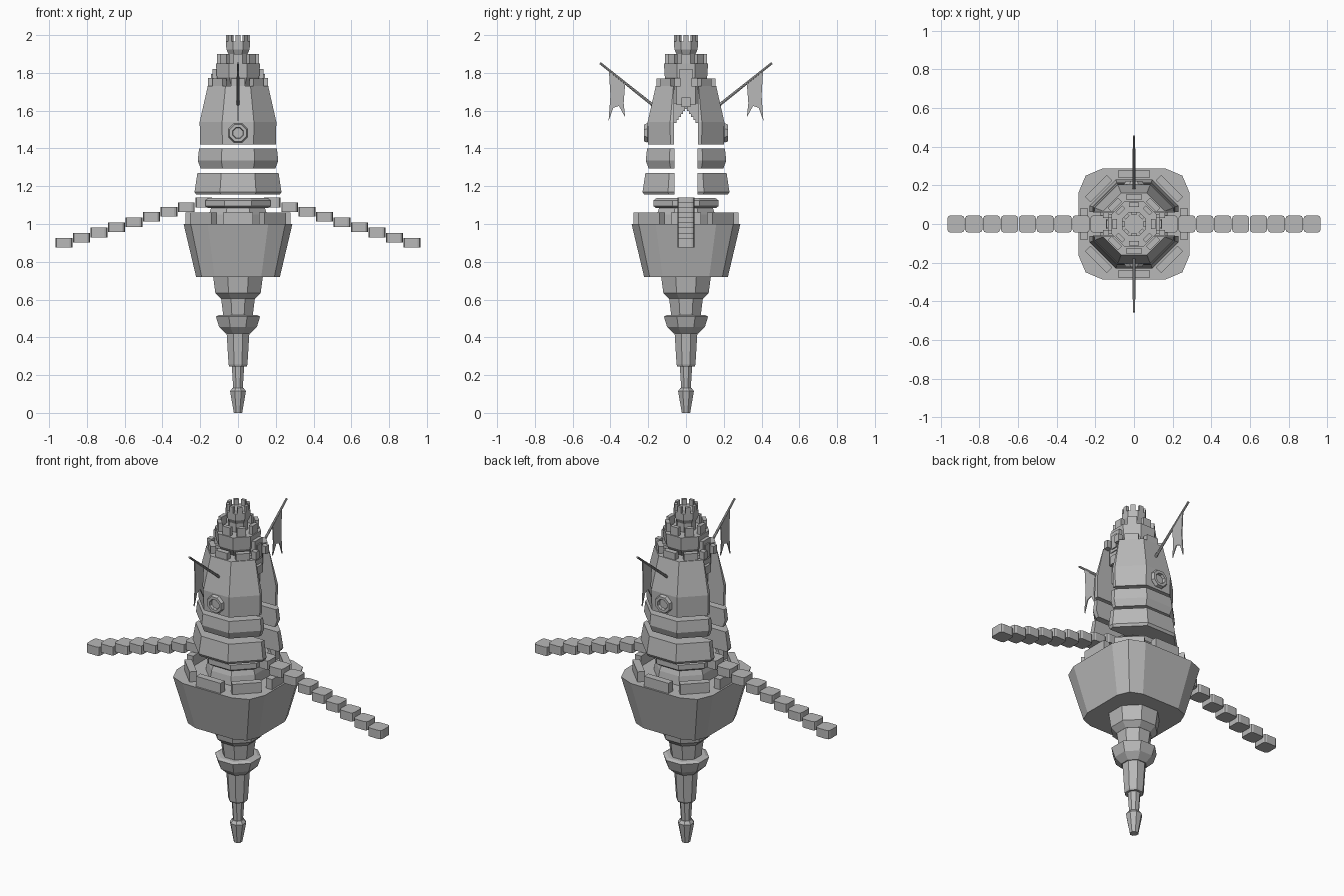
import bpy, bmesh, math
from mathutils import Matrix, Vector

if "Cube" in bpy.data.objects:
    bpy.data.objects.remove(bpy.data.objects["Cube"])

stone = bpy.data.materials.new("grey_stone")
stone.diffuse_color = (0.48, 0.48, 0.48, 1)
stone.use_nodes = True
stone.node_tree.nodes["Principled BSDF"].inputs["Base Color"].default_value = stone.diffuse_color


def finish(bm, name):
    bmesh.ops.recalc_face_normals(bm, faces=bm.faces[:])
    me = bpy.data.meshes.new(name)
    bm.to_mesh(me)
    bm.free()
    me.materials.append(stone)
    ob = bpy.data.objects.new(name, me)
    bpy.context.collection.objects.link(ob)
    return ob


def loft(bm, rings):
    """Skin a stack of equal-length point rings and cap both ends."""
    vs = [[bm.verts.new(p) for p in r] for r in rings]
    n = len(vs[0])
    for a, b in zip(vs, vs[1:]):
        for i in range(n):
            j = (i + 1) % n
            bm.faces.new((a[i], a[j], b[j], b[i]))
    bm.faces.new(vs[0][::-1])
    bm.faces.new(vs[-1])


def octagon(z, apothem):
    r = apothem / math.cos(math.pi / 8)
    return [(r * math.cos((k + .5) * math.pi / 4), r * math.sin((k + .5) * math.pi / 4), z)
            for k in range(8)]


def tower(name, profile):
    bm = bmesh.new()
    loft(bm, [octagon(z, a) for z, a in profile])
    return finish(bm, name)


def add_box(bm, center, size, angle=0):
    m = Matrix.Rotation(angle, 4, 'Z') @ Matrix.Translation(center) @ Matrix.Diagonal((*size, 1))
    return bmesh.ops.create_cube(bm, size=1, matrix=m)["verts"]


def battlement(name, radius, z0, z1, width, thick, steps=range(8)):
    bm = bmesh.new()
    for k in steps:
        add_box(bm, (radius, 0, (z0 + z1) / 2), (thick, width, z1 - z0), k * math.pi / 4)
    return finish(bm, name)


# lower spire: tip, shaft, collar and neck
tower("spire_tip", [(0, .022), (.115, .042), (.132, .03)])
tower("spire_rod", [(.125, .025), (.25, .033)])
tower("spire_shaft", [(.245, .046), (.255, .05), (.42, .06)])
tower("spire_collar", [(.42, .065), (.455, .1), (.51, .117), (.518, .1)])
tower("spire_neck", [(.515, .078), (.61, .09)])
tower("bowl_base", [(.605, .09), (.635, .12), (.725, .132)])

# big bowl: rounded square in plan
bm = bmesh.new()
rings = []
for z, s in ((.72, .77), (1.0, 1.0)):
    corner = [(.288, -.16), (.288, .16), (.25, .25)]
    ring = []
    for q in range(4):
        c, d = math.cos(q * math.pi / 2), math.sin(q * math.pi / 2)
        ring += [((x * c - y * d) * s, (x * d + y * c) * s, z) for x, y in corner]
    rings.append(ring)
loft(bm, rings)
finish(bm, "bowl")
battlement("bowl_battlement", .258, .99, 1.06, .16, .04)

# drum that carries the arms
tower("drum", [(.99, .165), (1.05, .155), (1.09, .14)])
tower("drum_cap", [(1.085, .16), (1.095, .172), (1.125, .172), (1.138, .155)])


def split_shell(name, profile, gap):
    """Octagonal body split into a front and a back half by a channel along x."""
    for side, label in ((-1, "front"), (1, "back")):
        bm = bmesh.new()
        loft(bm, [octagon(z, a) for z, a in profile])
        geom = bm.verts[:] + bm.edges[:] + bm.faces[:]
        cut = bmesh.ops.bisect_plane(bm, geom=geom, plane_co=(0, side * gap, 0),
                                     plane_no=(0, side, 0), clear_inner=True)
        edges = [e for e in cut["geom_cut"] if isinstance(e, bmesh.types.BMEdge)]
        bmesh.ops.contextual_create(bm, geom=edges)
        finish(bm, f"{name}_{label}")


# floating split tower
split_shell("lower_band", [(1.155, .222), (1.17, .23), (1.27, .215)], .062)
split_shell("middle_band", [(1.295, .198), (1.335, .213), (1.40, .206)], .06)
split_shell("upper_shell", [(1.42, .2), (1.54, .203), (1.73, .16)], .064)
battlement("shell_battlement", .14, 1.71, 1.77, .075, .03, (1, 2, 3, 5, 6, 7))

# stepped arch under the keep
bm = bmesh.new()
for side in (-1, 1):
    for i in range(5):
        inner, z0 = .05 - i * .0115, 1.535 + i * .016
        add_box(bm, (0, side * (inner + .068) / 2, (z0 + 1.64) / 2),
                (.2, .068 - inner, 1.64 - z0))
finish(bm, "stepped_arch")

# keep and turret
tower("keep", [(1.61, .07), (1.73, .085), (1.775, .112), (1.85, .117)])
battlement("keep_battlement", .1, 1.84, 1.9, .05, .022)
tower("turret", [(1.84, .05), (1.9, .05), (1.925, .062), (1.965, .063)])
battlement("turret_battlement", .055, 1.96, 2.0, .026, .016)

# side doors and balconies
bm = bmesh.new()
for s in (-1, 1):
    add_box(bm, (s * .105, 0, 1.685), (.05, .1, .11))
    add_box(bm, (s * .12, 0, 1.76), (.03, .07, .12))
    add_box(bm, (s * .135, 0, 1.755), (.014, .04, .08))
    add_box(bm, (s * .13, 0, 1.645), (.03, .05, .05))
    add_box(bm, (s * .145, .045, 1.75), (.03, .03, .045))
    add_box(bm, (s * .145, -.045, 1.75), (.03, .03, .045))
finish(bm, "side_doors")

# round windows, flagpoles and swallow-tailed flags, front and back
for s, label in ((-1, "front"), (1, "back")):
    bm = bmesh.new()
    ring = []
    for r, y in ((.042, .19), (.055, .205), (.048, .222), (.032, .222), (.028, .207)):
        ring.append([(r * math.cos((k + .5) * math.pi / 4), s * y,
                      1.482 + r * math.sin((k + .5) * math.pi / 4)) for k in range(8)])
    loft(bm, ring)
    finish(bm, "round_window_" + label)

    bm = bmesh.new()
    a, b = Vector((0, s * .17, 1.625)), Vector((0, s * .455, 1.852))
    d = b - a
    m = Matrix.Translation((a + b) / 2) @ d.to_track_quat('Z', 'Y').to_matrix().to_4x4()
    bmesh.ops.create_cone(bm, cap_ends=True, segments=8, radius1=.008, radius2=.006,
                          depth=d.length, matrix=m)
    finish(bm, "flagpole_" + label)

    bm = bmesh.new()
    outline = [(.408, 1.81), (.40, 1.68), (.41, 1.545), (.385, 1.615), (.355, 1.625),
               (.322, 1.565), (.33, 1.64), (.322, 1.745)]
    loft(bm, [[(x, s * y, z) for y, z in outline] for x in (-.003, .003)])
    finish(bm, "flag_" + label)

# drooping arms of block links
for s, label in ((-1, "left"), (1, "right")):
    bm = bmesh.new()
    for i in range(9):
        add_box(bm, (s * (.921 - i * .0925), 0, .9 + i * .0275 - max(0, i - 6) * .003),
                (.089, .089, .051))
    upright = [e for e in bm.edges
               if abs(e.verts[0].co.z - e.verts[1].co.z) > .04]
    bmesh.ops.bevel(bm, geom=upright, offset=.016, segments=2, profile=.5, affect='EDGES')
    finish(bm, "arm_links_" + label)
